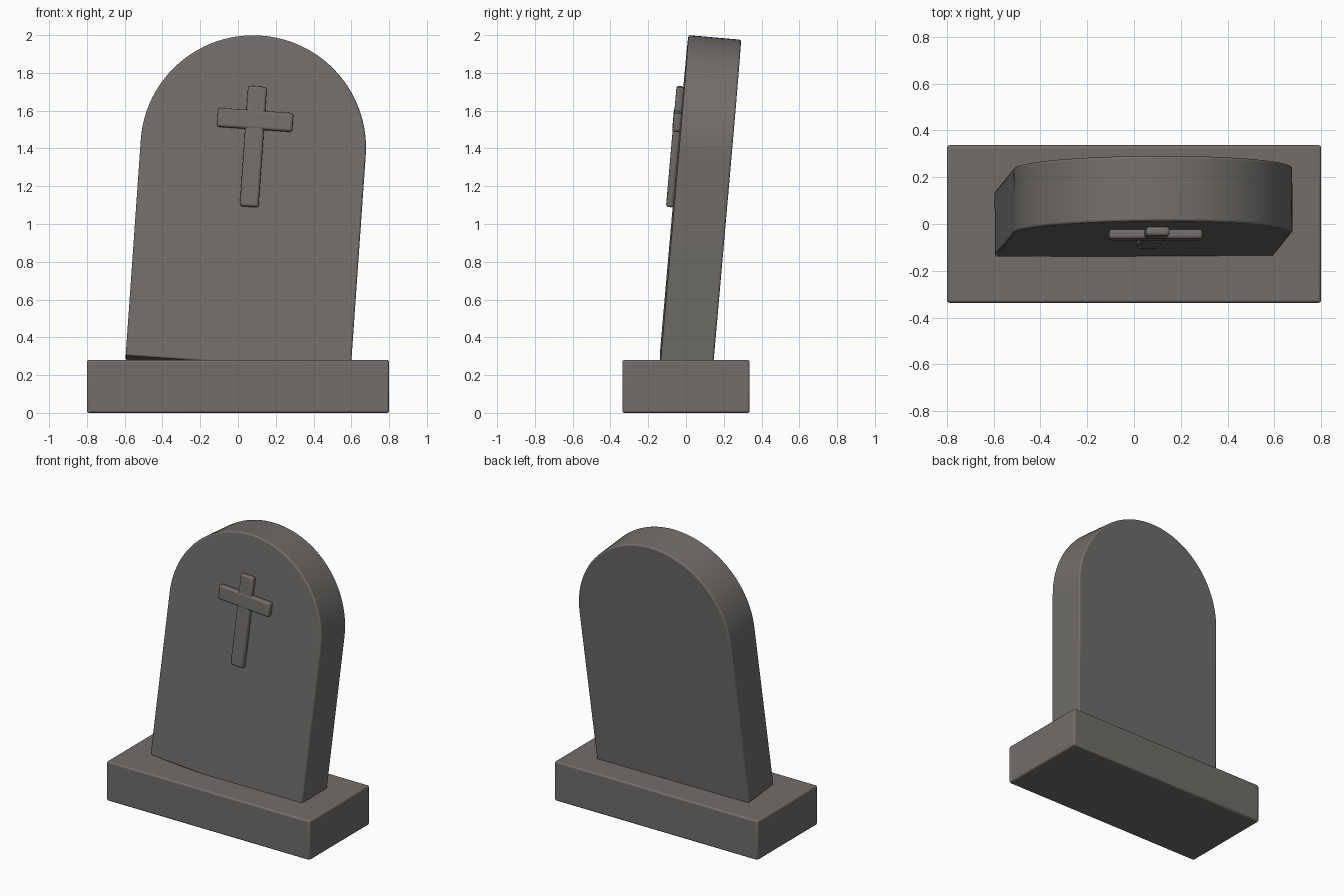
import bpy, bmesh, math
from mathutils import Matrix, Vector

if "Cube" in bpy.data.objects:
    bpy.data.objects.remove(bpy.data.objects["Cube"])

stone = bpy.data.materials.new("weathered grey stone")
stone.diffuse_color = (0.165, 0.155, 0.145, 1)
stone.use_nodes = True
stone.node_tree.nodes["Principled BSDF"].inputs["Base Color"].default_value = stone.diffuse_color

# The headstone has sunk: it leans back and to one side
LEAN = (Matrix.Translation((0, 0, 0.25))
        @ Matrix.Rotation(math.radians(4), 4, 'Y')
        @ Matrix.Rotation(math.radians(-5), 4, 'X'))


def prism(name, outline, y0, y1, bevel, matrix=Matrix()):
    """Extrude an x-z outline from y0 to y1 with softened edges."""
    bm = bmesh.new()
    face = bm.faces.new([bm.verts.new((x, y0, z)) for x, z in outline])
    ext = bmesh.ops.extrude_face_region(bm, geom=[face])
    verts = [v for v in ext["geom"] if isinstance(v, bmesh.types.BMVert)]
    bmesh.ops.translate(bm, verts=verts, vec=Vector((0, y1 - y0, 0)))
    bmesh.ops.recalc_face_normals(bm, faces=bm.faces[:])
    mesh = bpy.data.meshes.new(name)
    bm.to_mesh(mesh)
    bm.free()
    mesh.materials.append(stone)
    ob = bpy.data.objects.new(name, mesh)
    bpy.context.collection.objects.link(ob)
    ob.matrix_world = matrix
    mod = ob.modifiers.new("soft edges", 'BEVEL')
    mod.width = bevel
    mod.segments = 3
    mod.limit_method = 'ANGLE'
    mod.angle_limit = math.radians(30)
    bpy.ops.object.select_all(action='DESELECT')
    ob.select_set(True)
    bpy.context.view_layer.objects.active = ob
    bpy.ops.object.shade_smooth_by_angle(angle=math.radians(35))
    return ob


def rect(w, z0, z1):
    return [(-w / 2, z0), (w / 2, z0), (w / 2, z1), (-w / 2, z1)]


# Plinth
prism("plinth", rect(1.6, 0, 0.28), -0.337, 0.337, 0.012)

# Round-topped slab
R, H, N = 0.597, 1.15, 48
arch = [(-R, 0), (R, 0)]
arch += [(R * math.cos(math.pi * i / N), H + R * math.sin(math.pi * i / N))
         for i in range(N + 1)]
prism("headstone_slab", arch, -0.14, 0.14, 0.01, LEAN)

# Raised cross on the front
prism("cross_upright", rect(0.1, 0.833, 1.473), -0.179, -0.139, 0.013, LEAN)
prism("cross_arm", rect(0.4, 1.245, 1.345), -0.181, -0.139, 0.013, LEAN)
